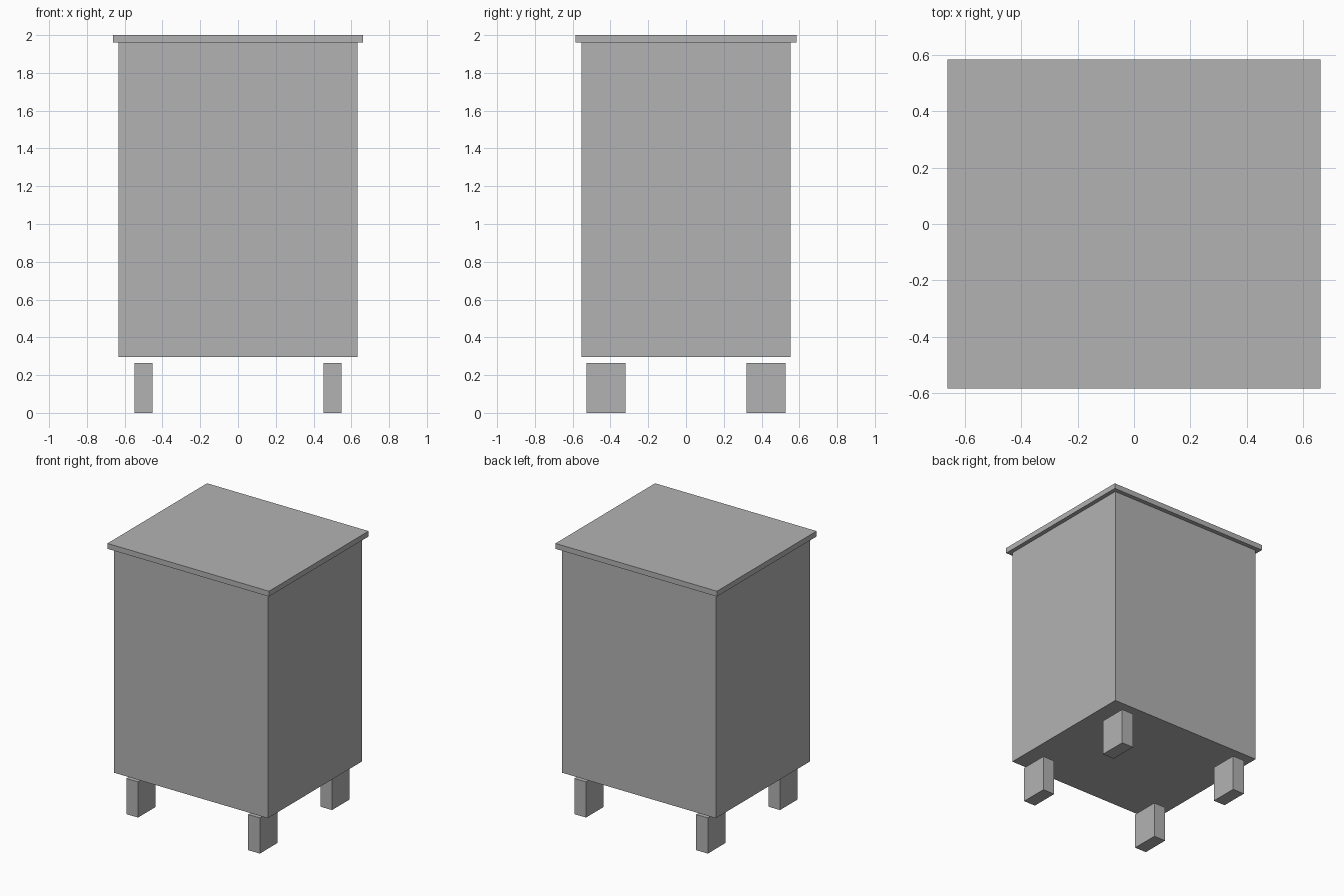
import bpy

cube = bpy.data.objects.get("Cube")
if cube:
    bpy.data.objects.remove(cube, do_unlink=True)

# Single plain grey finish
grey = bpy.data.materials.new("plain_grey")
grey.use_nodes = True
colour = (0.45, 0.45, 0.45, 1)
grey.diffuse_color = colour
grey.node_tree.nodes["Principled BSDF"].inputs["Base Color"].default_value = colour


def box(name, x, y, width, depth, bottom, top):
    """Add a flat-sided box standing between two heights."""
    bpy.ops.mesh.primitive_cube_add(size=1, location=(x, y, (bottom + top) / 2))
    obj = bpy.context.object
    obj.name = name
    obj.scale = (width, depth, top - bottom)
    bpy.ops.object.transform_apply(location=False, rotation=False, scale=True)
    obj.data.materials.append(grey)
    return obj


# Cabinet body and overhanging top
box("cabinet_body", 0, 0, 1.264, 1.105, 0.295, 1.96)
box("top_board", 0, 0, 1.326, 1.168, 1.96, 2.0)

# Four legs, set just below the body
for side, sx in (("left", 1), ("right", -1)):
    for end, sy in (("front", -1), ("back", 1)):
        box(f"{end}_{side}_leg", sx * 0.5, sy * 0.423, 0.096, 0.207, 0, 0.265)
